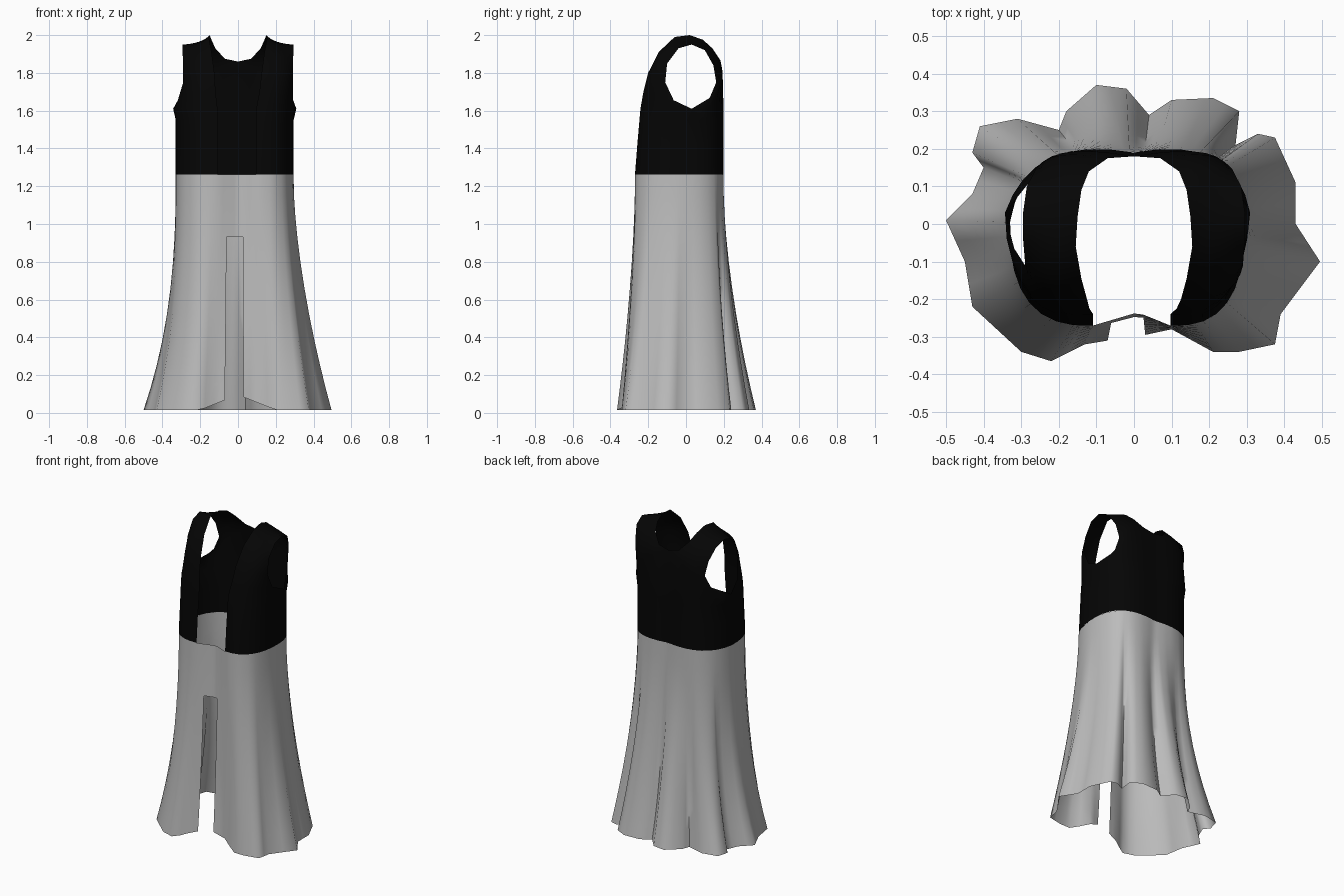
import bpy, bmesh, math
from mathutils import Vector

cube = bpy.data.objects.get("Cube")
if cube:
    bpy.data.objects.remove(cube, do_unlink=True)


def material(name, value):
    mat = bpy.data.materials.new(name)
    mat.use_nodes = True
    color = (value, value, value, 1)
    mat.diffuse_color = color
    bsdf = next(n for n in mat.node_tree.nodes if n.type == 'BSDF_PRINCIPLED')
    bsdf.inputs["Base Color"].default_value = color
    bsdf.inputs["Roughness"].default_value = 0.9
    return mat


def add_grid(bm, rows, keep=lambda r, c: True):
    """Skin a list of equally long rows of points with quads."""
    verts = [[bm.verts.new(p) for p in row] for row in rows]
    for r in range(len(rows) - 1):
        for c in range(len(rows[0]) - 1):
            if keep(r, c):
                bm.faces.new((verts[r][c], verts[r][c + 1],
                              verts[r + 1][c + 1], verts[r + 1][c]))


def finish(bm, name, mat, angle):
    bmesh.ops.remove_doubles(bm, verts=bm.verts, dist=0.0005)
    bmesh.ops.recalc_face_normals(bm, faces=bm.faces)
    mesh = bpy.data.meshes.new(name)
    bm.to_mesh(mesh)
    bm.free()
    mesh.materials.append(mat)
    obj = bpy.data.objects.new(name, mesh)
    bpy.context.collection.objects.link(obj)
    bpy.ops.object.select_all(action='DESELECT')
    obj.select_set(True)
    bpy.context.view_layer.objects.active = obj
    bpy.ops.object.shade_smooth_by_angle(angle=math.radians(angle))


def arc(station, n=8):
    a, b, c = (Vector(p) for p in station)
    return [a * (1 - t) ** 2 + b * 2 * t * (1 - t) + c * t * t
            for t in (i / n for i in range(n + 1))]


def to_side(p, side):
    """Place a point on one side; the right is fuller below the armhole, less so behind."""
    low = min(1, max(0, (1.75 - p.z) / 0.13))
    extra = 0.085 * (1 - 5 * max(0, p.y)) if side < 0 else -0.035
    return Vector((side * p.x * (1 + low * extra), p.y, p.z))


# Yoke stations, front to back: neck edge, control, armhole edge
yoke = [
    ((.10, -.24, 1.61), (.30, -.265, 1.61), (.32, .03, 1.61)),
    ((.115, -.225, 1.70), (.28, -.24, 1.69), (.30, -.065, 1.655)),
    ((.125, -.20, 1.80), (.27, -.21, 1.80), (.29, -.11, 1.75)),
    ((.14, -.145, 1.91), (.25, -.15, 1.90), (.29, -.10, 1.85)),
    ((.155, -.06, 1.99), (.19, -.06, 1.955), (.295, -.04, 1.93)),
    ((.15, .02, 2.0), (.19, .02, 1.955), (.295, .03, 1.95)),
    ((.14, .09, 1.975), (.20, .10, 1.95), (.285, .10, 1.92)),
    ((.12, .14, 1.93), (.21, .16, 1.90), (.262, .145, 1.84)),
    ((.07, .175, 1.875), (.21, .20, 1.86), (.247, .16, 1.75)),
    ((0, .18, 1.86), (.25, .225, 1.75), (.262, .125, 1.667)),
    ((0, .19, 1.61), (.28, .24, 1.61), (.32, .03, 1.61)),
]


def ring(front, back):
    return arc(front) + arc(back)[-2::-1]


chest = ring(yoke[0], yoke[-1])
armpit = ring(((.10, -.245, 1.55), (.305, -.27, 1.55), (.305, .01, 1.55)),
              ((0, .19, 1.55), (.295, .24, 1.55), (.305, .01, 1.55)))
middle = ring(((.10, -.257, 1.43), (.305, -.275, 1.43), (.305, 0, 1.43)),
              ((0, .19, 1.43), (.30, .24, 1.43), (.305, 0, 1.43)))
waist = ring(((.10, -.27, 1.263), (.31, -.285, 1.263), (.305, 0, 1.263)),
             ((0, .19, 1.263), (.30, .24, 1.263), (.305, 0, 1.263)))

# Open-fronted sleeveless bodice
bm = bmesh.new()
for side in (-1, 1):
    for rows in ([arc(s) for s in yoke], [chest, armpit, middle, waist]):
        add_grid(bm, [[to_side(p, side) for p in row] for row in rows])
finish(bm, "bodice", material("black cloth", 0.0015), 60)

# Closed waist outline, with the placket dipping in at centre front
placket = Vector((.01, -.235, 1.263))
outline = ([placket] + [to_side(p, -1) for p in waist]
           + [to_side(p, 1) for p in reversed(waist)] + [placket])
dense = [a.lerp(b, i / 12) for a, b in zip(outline, outline[1:]) for i in range(12)]


def waist_point(p):
    d = p.normalized()
    return max(dense, key=lambda q: d.dot(q.xy.normalized()))


# Fluted hem, clockwise from the right edge of the front slit
hem = [(-.07, -.31), (-.13, -.32), (-.22, -.365), (-.30, -.34), (-.43, -.22),
       (-.45, -.10), (-.50, .01), (-.43, .08), (-.40, .15), (-.43, .19),
       (-.41, .26), (-.31, .28), (-.20, .25), (-.18, .30), (-.10, .37),
       (-.02, .36), (.04, .29), (.10, .33), (.21, .335), (.28, .30),
       (.27, .21), (.33, .24), (.375, .23), (.43, .11), (.43, 0), (.495, -.10),
       (.39, -.24), (.375, -.32), (.28, -.34), (.21, -.34), (.10, -.28),
       (.03, -.295), (-.02, -.30), (-.07, -.31)]
slit_start = 2 * (len(hem) - 3)
points = [Vector(a).lerp(Vector(b), t) for a, b in zip(hem, hem[1:]) for t in (0, .5)]
points.append(Vector(hem[-1]))
tops = [waist_point(p) for p in points]


def flare_power(i):
    """The right side flares late, the front early, and valleys lag behind ridges."""
    d = points[i].normalized()
    power = 1.7 + 0.8 * max(0, -d.x) ** 2 - 0.3 * max(0, -d.y) ** 2
    if 4 <= i < slit_start - 3:
        around = (points[i - 4].length + points[i + 4].length) / 2
        power += 12 * max(0, around - points[i].length)
    return power


# Flared skirt, slit below the placket
powers = [flare_power(i) for i in range(len(points))]
levels = [1.263, 1.15, 1.04, .93, .80, .66, .52, .38, .25, .13, .015]
rows = []
for z in levels:
    s = (levels[0] - z) / (levels[0] - levels[-1])
    row = []
    for top, low, power in zip(tops, points, powers):
        xy = top.xy.lerp(low, s ** power)
        rise = 0.08 * max(0, 1 - abs(low.x) / 0.2) if low.y < 0 else 0
        row.append((xy.x, xy.y, z + rise * s ** 4))
    rows.append(row)
bm = bmesh.new()
add_grid(bm, rows, lambda r, c: c < slit_start or levels[r] > .94)
finish(bm, "skirt", material("grey cloth", 0.5), 70)
